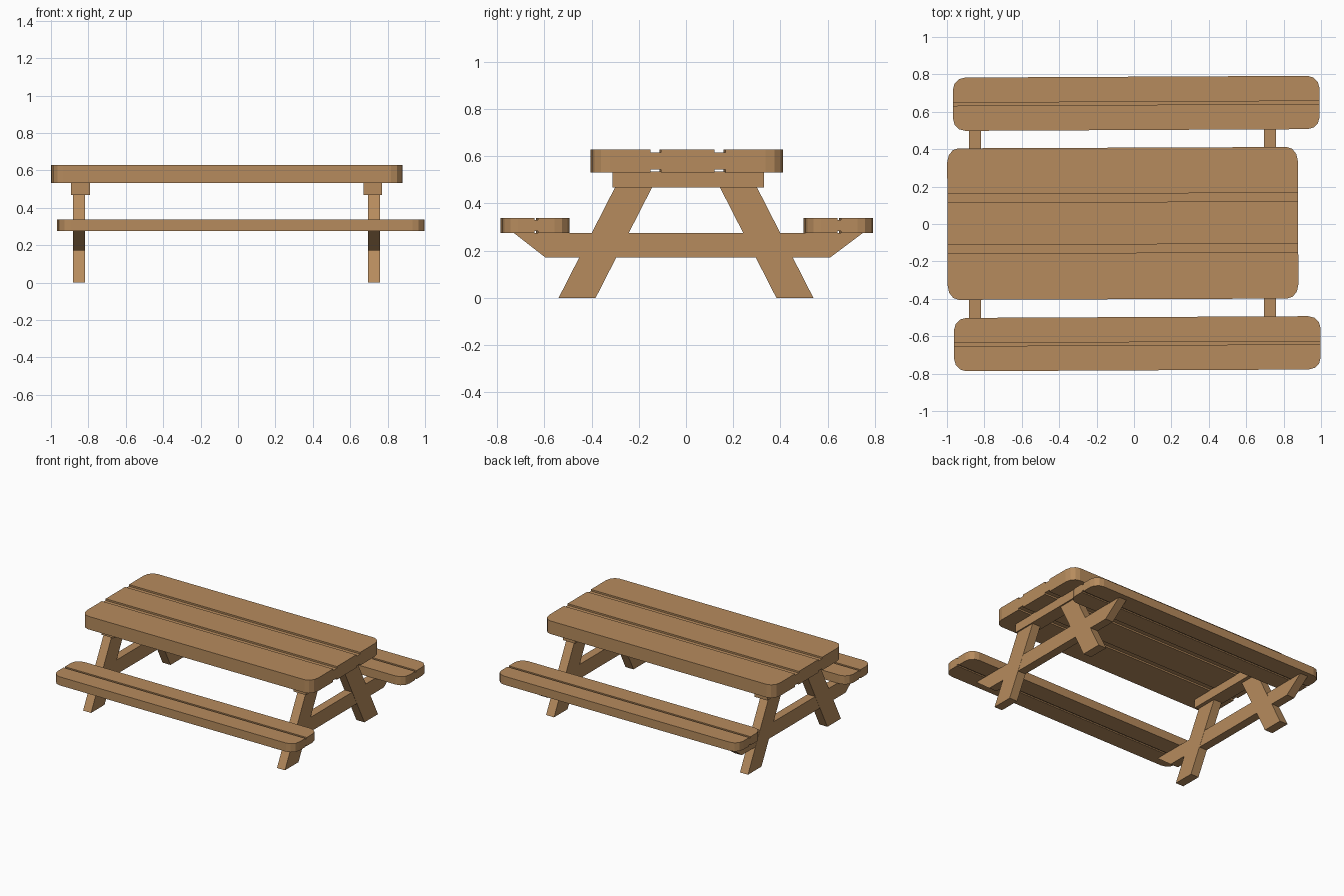
import bpy, bmesh
from math import sin, cos, pi
from mathutils import Matrix

if "Cube" in bpy.data.objects:
    bpy.data.objects.remove(bpy.data.objects["Cube"])

wood = bpy.data.materials.new("wood")
wood.diffuse_color = (0.47, 0.26, 0.11, 1)
wood.use_nodes = True
wood.node_tree.nodes["Principled BSDF"].inputs["Base Color"].default_value = wood.diffuse_color


def prism(name, pts, direction):
    """Extrude a flat outline of 3D points along a direction."""
    bm = bmesh.new()
    face = bm.faces.new([bm.verts.new(p) for p in pts])
    ext = bmesh.ops.extrude_face_region(bm, geom=[face])
    verts = [v for v in ext["geom"] if isinstance(v, bmesh.types.BMVert)]
    bmesh.ops.translate(bm, verts=verts, vec=direction)
    bmesh.ops.recalc_face_normals(bm, faces=bm.faces)
    mesh = bpy.data.meshes.new(name)
    bm.to_mesh(mesh)
    bm.free()
    ob = bpy.data.objects.new(name, mesh)
    bpy.context.collection.objects.link(ob)
    mesh.materials.append(wood)
    return ob


def side_profile(name, yz, x0, x1):
    return prism(name, [(x0, y, z) for y, z in yz], (x1 - x0, 0, 0))


def rect(y0, y1, z0, z1):
    return [(y0, z0), (y1, z0), (y1, z1), (y0, z1)]


def slab(name, length, width, z0, z1, radius, grooves, depth, centre, turn):
    """Rounded plank top with lengthwise grooves on both faces."""
    pts = []
    for k, (sx, sy) in enumerate([(1, 1), (-1, 1), (-1, -1), (1, -1)]):
        for i in range(4):
            a = (k + i / 3) * pi / 2
            pts.append((sx * (length / 2 - radius[0]) + radius[0] * cos(a),
                        sy * (width / 2 - radius[1]) + radius[1] * sin(a), z0))
    ob = prism(name, pts, (0, 0, z1 - z0))
    cutters = []
    for y0, y1 in grooves:
        for za, zb in ((z0 - 0.05, z0 + depth), (z1 - depth, z1 + 0.05)):
            c = side_profile("groove_cutter", rect(y0, y1, za, zb), -1.5, 1.5)
            c.hide_render = True
            m = ob.modifiers.new("groove", 'BOOLEAN')
            m.operation = 'DIFFERENCE'
            m.solver = 'EXACT'
            m.object = c
            cutters.append(c)
    bpy.context.view_layer.objects.active = ob
    for m in list(ob.modifiers):
        bpy.ops.object.modifier_apply(modifier=m.name)
    for c in cutters:
        bpy.data.objects.remove(c)
    ob.data.transform(Matrix.Translation((*centre, 0)) @ Matrix.Rotation(turn, 4, 'Z'))
    return ob


# table top and the two benches
slab("table_top", 1.875, 0.81, 0.532, 0.628, (0.06, 0.075),
     [(-0.157, -0.112), (0.115, 0.16)], 0.012, (-0.06, 0.003), 0.004)
slab("back_bench", 1.96, 0.285, 0.275, 0.338, (0.065, 0.065),
     [(-0.008, 0.008)], 0.009, (0.012, 0.645), 0.005)
slab("front_bench", 1.96, 0.285, 0.275, 0.338, (0.065, 0.065),
     [(-0.008, 0.008)], 0.009, (0.018, -0.64), 0.005)

# trestle at each end
for side, x0, x1, c0, c1 in (("left", -0.882, -0.817, -0.893, -0.79),
                             ("right", 0.695, 0.76, 0.67, 0.77)):
    for s, part in ((-1, "front"), (1, "back")):
        leg = [(-0.54, 0), (-0.383, 0), (-0.143, 0.47), (-0.30, 0.47)]
        side_profile(f"{side}_{part}_leg", [(-s * y, z) for y, z in leg], x0, x1)
    side_profile(f"{side}_bench_beam",
                 [(-0.595, 0.17), (0.61, 0.17), (0.75, 0.275), (-0.73, 0.275)],
                 x0 + 0.001, x1 - 0.001)
    side_profile(f"{side}_top_cleat", rect(-0.312, 0.33, 0.468, 0.536), c0, c1)
